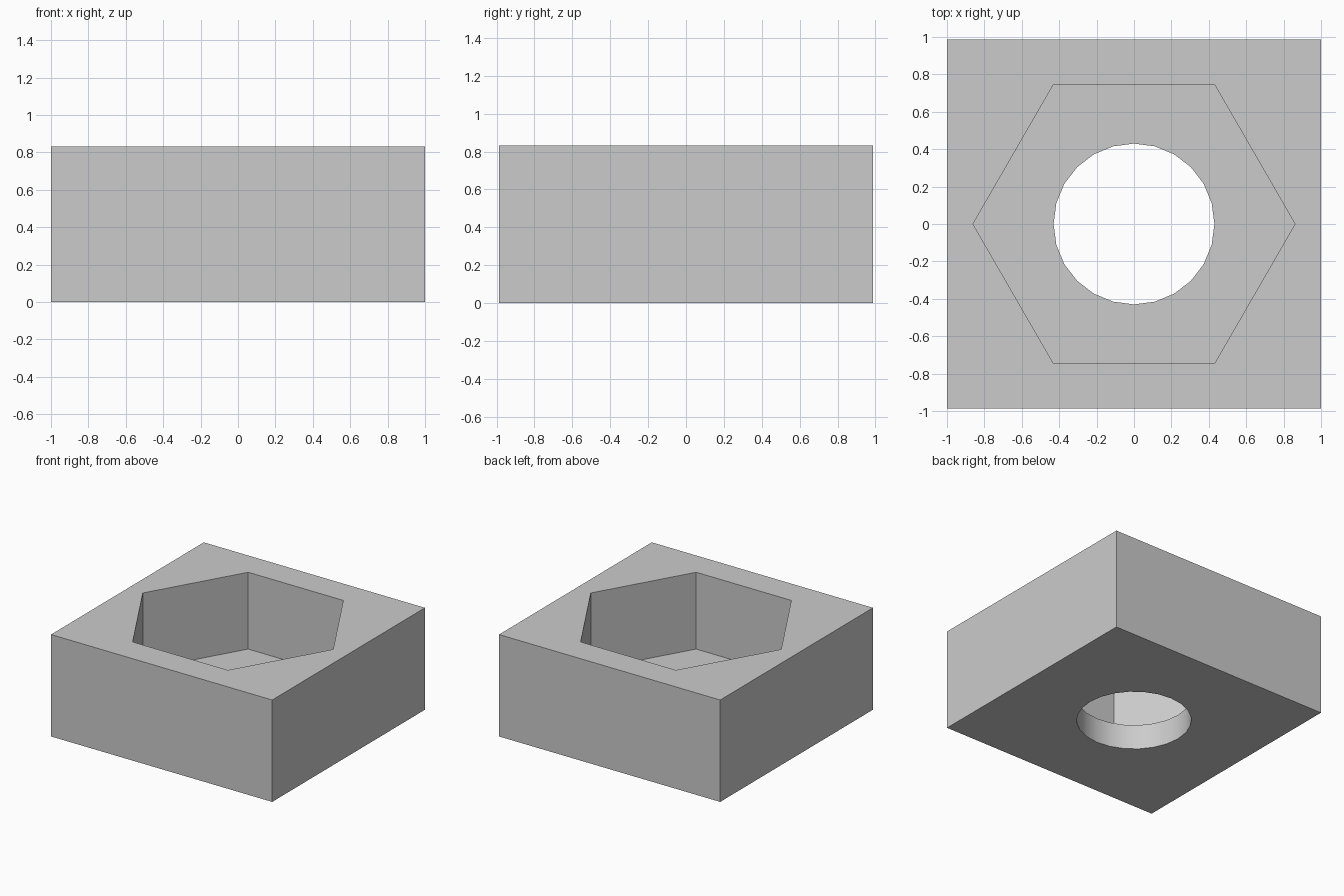
import bpy
import math

cube = bpy.data.objects.get("Cube")
if cube:
    bpy.data.objects.remove(cube, do_unlink=True)

WIDTH, DEPTH, HEIGHT = 2.0, 1.973, 0.833
FLOOR = 0.205
HEX_RADIUS, HOLE_RADIUS = 0.861, 0.43

# Single plain grey
grey = bpy.data.materials.new("plain_grey")
grey.use_nodes = True
colour = (0.6, 0.6, 0.6, 1)
grey.diffuse_color = colour
grey.node_tree.nodes["Principled BSDF"].inputs["Base Color"].default_value = colour


def prism(name, sides, radius, bottom, top):
    """Upright prism with a corner on +x."""
    bpy.ops.mesh.primitive_cylinder_add(
        vertices=sides, radius=radius, depth=top - bottom,
        location=(0, 0, (bottom + top) / 2), rotation=(0, 0, math.pi / 2))
    obj = bpy.context.object
    obj.name = name
    obj.hide_render = True
    return obj


# Block
bpy.ops.mesh.primitive_cube_add(size=1, location=(0, 0, HEIGHT / 2))
block = bpy.context.object
block.name = "socket_block"
block.scale = (WIDTH, DEPTH, HEIGHT)
bpy.ops.object.transform_apply(location=True, rotation=False, scale=True)
block.data.materials.append(grey)

# Hexagonal pocket from above, round hole through the floor
cutters = [prism("hex_pocket_cutter", 6, HEX_RADIUS, FLOOR, HEIGHT + 0.2),
           prism("round_hole_cutter", 24, HOLE_RADIUS, -0.2, FLOOR + 0.2)]
bpy.ops.object.select_all(action="DESELECT")
block.select_set(True)
bpy.context.view_layer.objects.active = block
for cutter in cutters:
    cutter.data.materials.append(grey)
    cut = block.modifiers.new(cutter.name, "BOOLEAN")
    cut.operation = "DIFFERENCE"
    cut.solver = "EXACT"
    cut.object = cutter
    bpy.ops.object.modifier_apply(modifier=cut.name)
    bpy.data.objects.remove(cutter, do_unlink=True)

# Smooth hole wall, crisp edges elsewhere
bpy.ops.object.shade_smooth_by_angle(angle=math.radians(30))
